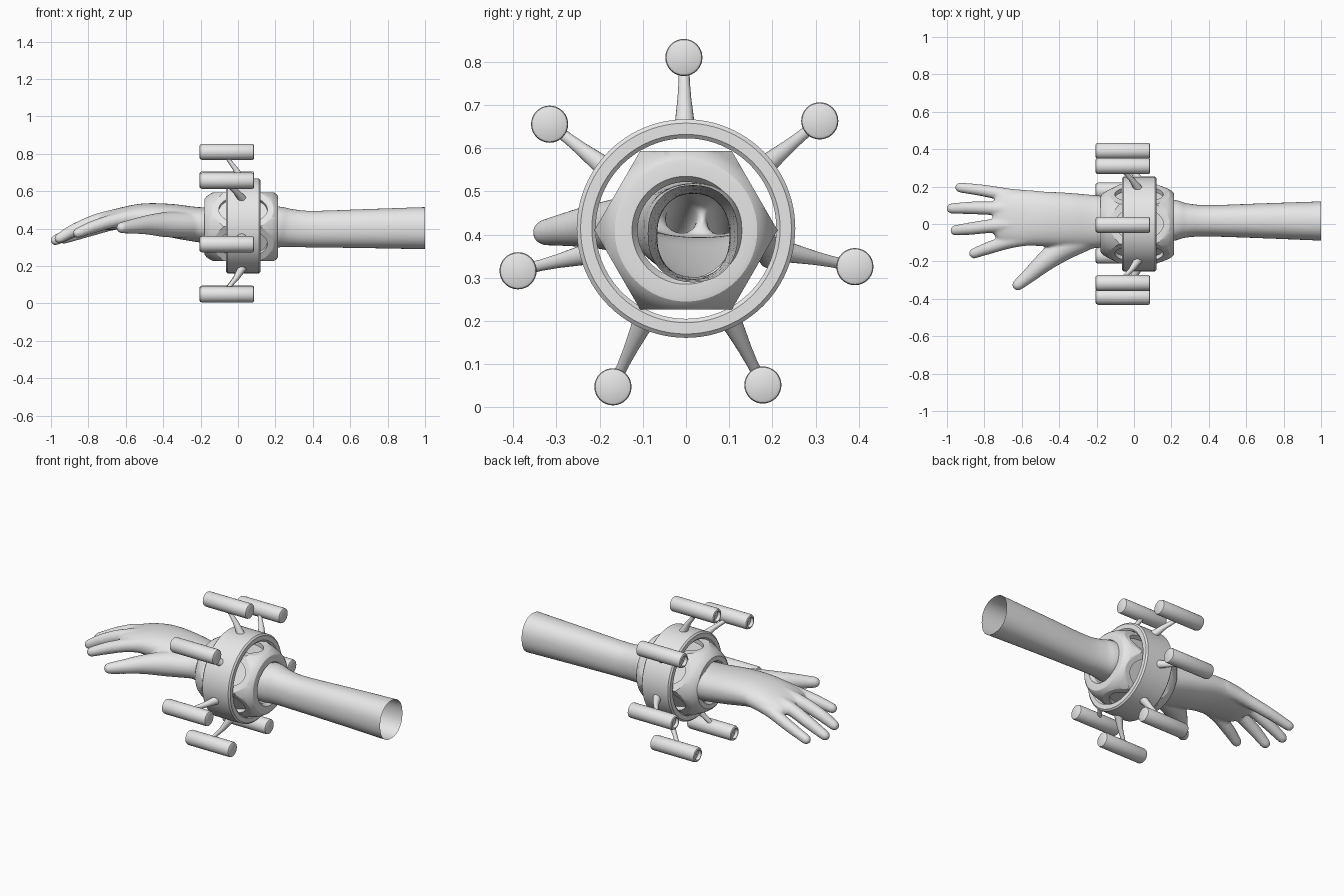
import bpy, bmesh, math
from mathutils import Vector

if "Cube" in bpy.data.objects:
    bpy.data.objects.remove(bpy.data.objects["Cube"])

CZ = 0.41          # height of the bracelet axis
grey = bpy.data.materials.new("plain_grey")
grey.diffuse_color = (0.8, 0.8, 0.8, 1)
grey.use_nodes = True
grey.node_tree.nodes["Principled BSDF"].inputs["Base Color"].default_value = grey.diffuse_color


def make_object(name, bm, angle=None):
    bmesh.ops.recalc_face_normals(bm, faces=bm.faces)
    me = bpy.data.meshes.new(name)
    bm.to_mesh(me)
    bm.free()
    me.materials.append(grey)
    ob = bpy.data.objects.new(name, me)
    bpy.context.collection.objects.link(ob)
    if angle:
        smooth(ob, angle)
    return ob


def smooth(ob, angle):
    bpy.ops.object.select_all(action='DESELECT')
    ob.select_set(True)
    bpy.context.view_layer.objects.active = ob
    bpy.ops.object.shade_smooth_by_angle(angle=math.radians(angle))


def bake(ob):
    """Replace the mesh by its modified version."""
    dg = bpy.context.evaluated_depsgraph_get()
    me = bpy.data.meshes.new_from_object(ob.evaluated_get(dg))
    ob.modifiers.clear()
    ob.data = me


def bridge(bm, rings, closed=False):
    n = len(rings[0])
    pairs = list(zip(rings, rings[1:]))
    if closed:
        pairs.append((rings[-1], rings[0]))
    for a, b in pairs:
        for i in range(n):
            j = (i + 1) % n
            bm.faces.new((a[i], a[j], b[j], b[i]))
    if not closed:
        bm.faces.new(rings[0])
        bm.faces.new(rings[-1])


def lathe(bm, profile, y, z, n, closed=False):
    """Spin (x, radius) pairs about an axis along x."""
    rings = [[bm.verts.new((x, y + r * math.cos(2 * math.pi * i / n),
                            z + r * math.sin(2 * math.pi * i / n)))
              for i in range(n)] for x, r in profile]
    bridge(bm, rings, closed)


def spline(pts, steps=5):
    """Catmull-Rom through tuples."""
    v = [Vector(p) for p in pts]
    v = [2 * v[0] - v[1]] + v + [2 * v[-1] - v[-2]]
    out = []
    for k in range(1, len(v) - 2):
        a, b, c, d = v[k - 1:k + 3]
        for s in range(steps):
            t = s / steps
            out.append(0.5 * (2 * b + (c - a) * t + (2 * a - 5 * b + 4 * c - d) * t * t
                              + (3 * b - a - 3 * c + d) * t ** 3))
    return out + [v[-2]]


def loft(bm, secs, n=28, power=1.0):
    """Tube through sections (x, y, z, half width, half height)."""
    pos = [Vector(s[:3]) for s in secs]
    rings = []
    for k, s in enumerate(secs):
        t = (pos[min(k + 1, len(pos) - 1)] - pos[max(k - 1, 0)]).normalized()
        side = t.cross(Vector((0, 0, 1))).normalized()
        up = side.cross(t)
        ring = []
        for i in range(n):
            a = 2 * math.pi * i / n
            c, d = math.cos(a), math.sin(a)
            c = math.copysign(abs(c) ** power, c)
            d = math.copysign(abs(d) ** power, d)
            ring.append(bm.verts.new(pos[k] + side * c * s[3] + up * d * s[4]))
        rings.append(ring)
    bridge(bm, rings)


def finger(bm, pts):
    """Tube with a rounded tip; points are (x, y, z, radius)."""
    secs = [(*p, p[3]) for p in spline(pts)]
    end = Vector(secs[-1][:3])
    t = (end - Vector(secs[-2][:3])).normalized()
    r = secs[-1][3]
    for a in (25, 45, 65, 82):
        a = math.radians(a)
        secs.append((*(end + t * r * math.sin(a)), r * math.cos(a), r * math.cos(a)))
    loft(bm, secs, 20)


# Forearm, wrist and palm
bm = bmesh.new()
arm = [(1.08, .016, .402, .106, .114), (1, .016, .402, .105, .113), (.7, .017, .4, .094, .105),
       (.4, .017, .397, .084, .098), (.28, .019, .403, .092, .102), (.2, .02, .409, .112, .11),
       (0, .015, .41, .12, .106), (-.2, .012, .42, .141, .094), (-.36, .02, .443, .147, .089),
       (-.5, .028, .459, .146, .076), (-.62, .031, .453, .146, .06), (-.71, .033, .438, .13, .046),
       (-.75, .033, .43, .09, .03)]
loft(bm, spline(arm), 40, 0.9)

# Fingers and thumb
finger(bm, [(-.52, .132, .46, .046), (-.66, .152, .43, .037), (-.8, .178, .387, .032), (-.93, .195, .345, .027)])
finger(bm, [(-.58, .08, .47, .046), (-.74, .084, .441, .038), (-.87, .086, .388, .034), (-.975, .083, .338, .028)])
finger(bm, [(-.58, .005, .475, .046), (-.74, -.008, .446, .038), (-.87, -.024, .395, .034), (-.955, -.034, .348, .028)])
finger(bm, [(-.53, -.062, .467, .048), (-.66, -.092, .443, .038), (-.77, -.126, .41, .034), (-.855, -.157, .377, .028)])
finger(bm, [(-.25, -.07, .42, .068), (-.38, -.13, .421, .068), (-.48, -.205, .42, .053),
            (-.56, -.275, .412, .04), (-.62, -.325, .405, .031)])
hand = make_object("hand_and_forearm", bm)
mod = hand.modifiers.new("fuse", 'REMESH')
mod.mode = 'VOXEL'
mod.voxel_size = 0.008
mod = hand.modifiers.new("soften", 'SMOOTH')
mod.factor, mod.iterations = 0.5, 8
bake(hand)
# Open end of the forearm
bm = bmesh.new()
bm.from_mesh(hand.data)
bmesh.ops.bisect_plane(bm, geom=bm.verts[:] + bm.edges[:] + bm.faces[:], plane_co=(1, 0, 0),
                       plane_no=(1, 0, 0), clear_outer=True)
bm.to_mesh(hand.data)
bm.free()
if not hand.data.materials:
    hand.data.materials.append(grey)
smooth(hand, 80)

# Hexagonal cuff: hex prism trimmed by a rounded turned body
bm = bmesh.new()
lathe(bm, [(-.3, .212), (.3, .212)], 0, CZ, 6)
cuff = make_object("hex_cuff", bm)
bm = bmesh.new()
lathe(bm, [(-.18, .122), (-.18, .148), (-.168, .163), (-.145, .178), (-.1, .2), (-.07, .216), (.11, .216),
           (.14, .204), (.18, .19), (.203, .176), (.213, .165), (.215, .155), (.215, .125), (.195, .112),
           (-.165, .112)], 0, CZ, 64, True)
trim = make_object("cuff_trim_cutter", bm)
# Oval recess in each flat
bm = bmesh.new()
for k in range(6):
    a = math.radians(30 + 60 * k)
    out = Vector((0, math.cos(a), math.sin(a)))
    side = Vector((0, -math.sin(a), math.cos(a)))
    rings = []
    for d in (.16, .23):
        rings.append([bm.verts.new(Vector((.027 + .13 * math.cos(u), 0, CZ)) + out * d
                                   + side * .085 * math.sin(u))
                      for u in [2 * math.pi * i / 40 for i in range(40)]])
    bridge(bm, rings)
recess = make_object("cuff_recess_cutter", bm)
for cutter, op in ((trim, 'INTERSECT'), (recess, 'DIFFERENCE')):
    mod = cuff.modifiers.new(op.lower(), 'BOOLEAN')
    mod.object, mod.operation, mod.solver = cutter, op, 'EXACT'
bake(cuff)
for cutter in (trim, recess):
    bpy.data.objects.remove(cutter)
smooth(cuff, 28)

# Outer ring
bm = bmesh.new()
lathe(bm, [(-.065, .218), (-.065, .244), (-.057, .253), (.112, .253), (.12, .244), (.12, .218),
           (.112, .209), (-.057, .209)], 0, CZ + .004, 96, True)
make_object("outer_ring", bm, 30)

# Seven spokes, each with a barrel that has a recessed front end
for k in range(7):
    a = math.radians(90.7 + 360 / 7 * k)
    c, s = math.cos(a), math.sin(a)
    bm = bmesh.new()
    lathe(bm, [(.085, .036), (.082, .041), (.076, .043), (-.192, .043), (-.202, .039), (-.205, .034),
               (-.205, .029), (-.187, .027), (-.187, .012), (-.192, .004)], .4 * c, CZ + .4 * s, 32)
    make_object(f"barrel_{k + 1}", bm, 35)

    bm = bmesh.new()
    rings = []
    out, side = Vector((0, c, s)), Vector((0, -s, c))
    for x, d, r in ((.03, .235, .025), (.018, .255, .022), (-.01, .305, .016), (-.04, .345, .013), (-.06, .375, .013)):
        rings.append([bm.verts.new(Vector((x + r * 1.1 * math.cos(u), 0, CZ)) + out * d
                                   + side * r * math.sin(u))
                      for u in [2 * math.pi * i / 20 for i in range(20)]])
    bridge(bm, rings)
    make_object(f"spoke_{k + 1}", bm, 40)
